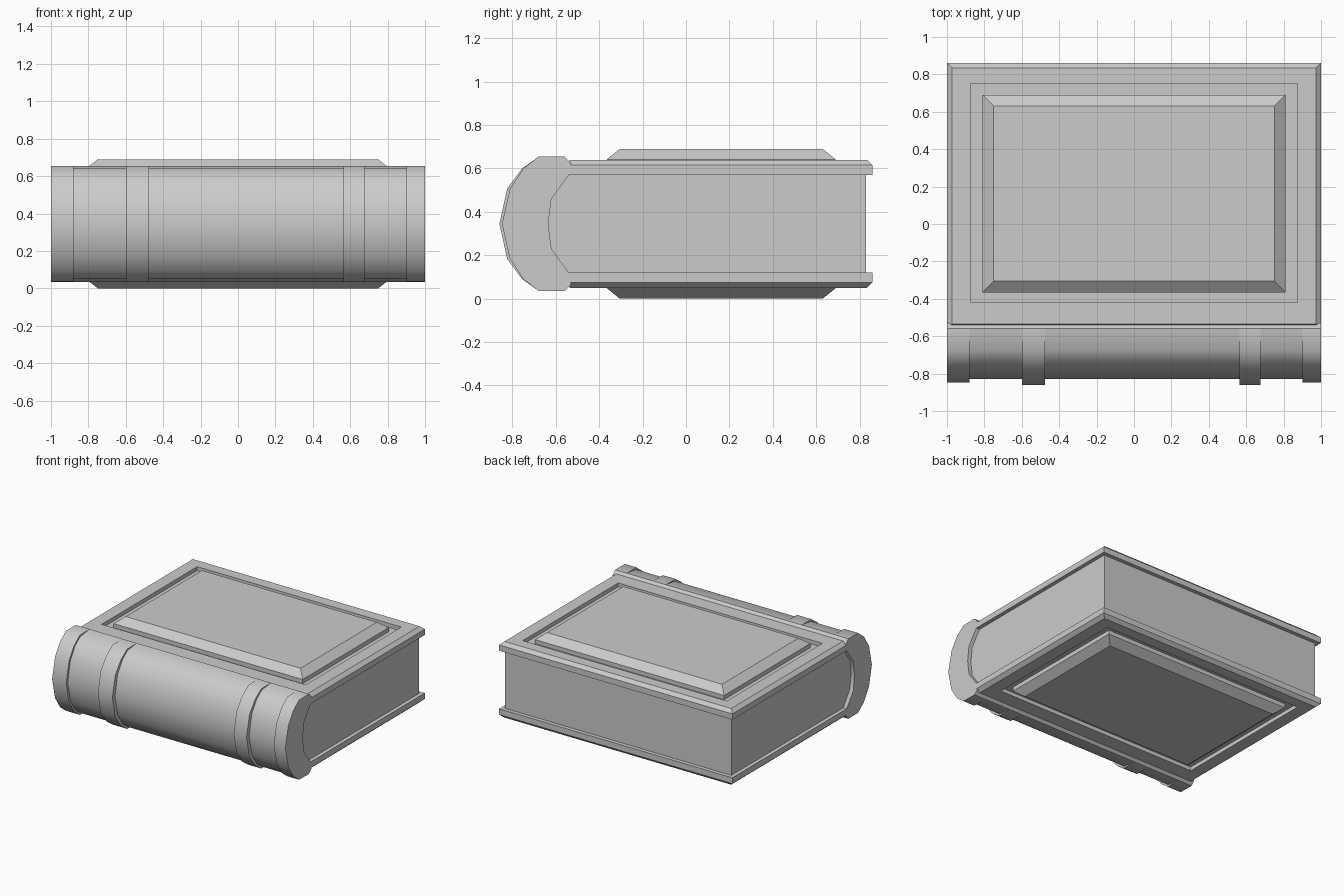
import bpy, bmesh, math

if "Cube" in bpy.data.objects:
    bpy.data.objects.remove(bpy.data.objects["Cube"])

MID = 0.345  # height of the book's centre plane


def loft(name, rings, angle=None):
    """Bridge equal-length point rings in order and cap both ends."""
    bm = bmesh.new()
    rows = [[bm.verts.new(p) for p in ring] for ring in rings]
    n = len(rows[0])
    for a, b in zip(rows, rows[1:]):
        for i in range(n):
            j = (i + 1) % n
            if (a[i].co - b[i].co).length + (a[j].co - b[j].co).length > 1e-5:
                bm.faces.new((a[i], a[j], b[j], b[i]))
    bm.faces.new(rows[0])
    bm.faces.new(rows[-1])
    bmesh.ops.remove_doubles(bm, verts=bm.verts, dist=1e-5)
    bmesh.ops.recalc_face_normals(bm, faces=bm.faces)
    mesh = bpy.data.meshes.new(name)
    bm.to_mesh(mesh)
    bm.free()
    obj = bpy.data.objects.new(name, mesh)
    bpy.context.collection.objects.link(obj)
    if angle:
        bpy.context.view_layer.objects.active = obj
        obj.select_set(True)
        bpy.ops.object.shade_smooth_by_angle(angle=math.radians(angle))
        obj.select_set(False)
    return obj


def mirrored(half):
    """Complete a (y, height above centre) half profile that ends on the centre."""
    return half + [(y, -h) for y, h in reversed(half[:-1])]


# Spine: C-shaped section swept along x, stepping out at the raised bands
INNER = mirrored([(-0.54, 0.225), (-0.62, 0.115), (-0.635, 0.0)])
SECTIONS = {
    "plain": [(-0.675, 0.295), (-0.735, 0.25), (-0.795, 0.158), (-0.828, 0.0)],
    "end": [(-0.68, 0.309), (-0.75, 0.255), (-0.812, 0.16), (-0.848, 0.0)],
    "band": [(-0.68, 0.309), (-0.755, 0.255), (-0.824, 0.163), (-0.86, 0.0)],
}


def spine_ring(x, kind):
    outer = mirrored([(-0.53, 0.28), (-0.56, 0.31)] + SECTIONS[kind])
    return [(x, y, MID + h) for y, h in outer + INNER[::-1]]


spans = [(-1, -0.88, "end"), (-0.88, -0.6, "plain"), (-0.6, -0.475, "band"),
         (-0.475, 0.565, "plain"), (0.565, 0.675, "band"),
         (0.675, 0.9, "plain"), (0.9, 1, "end")]
loft("spine", [spine_ring(x, k) for a, b, k in spans for x in (a, b)], 40)

# Page block: rounded towards the spine, slightly inside the covers
pages = [(0.83, 0.23)] + [(y - 0.008, h) for y, h in INNER] + [(0.83, -0.23)]
loft("pages", [[(x, y, MID + h) for y, h in pages] for x in (-0.97, 0.97)])

# Covers: bevelled board, sunken border and raised chamfered panel
COVER = [  # half width, y front, y back, height above centre
    (1.0, -0.55, 0.86, 0.225), (1.0, -0.55, 0.86, 0.27),
    (0.972, -0.535, 0.835, 0.295), (0.875, -0.42, 0.75, 0.295),
    (0.875, -0.42, 0.75, 0.265), (0.81, -0.365, 0.69, 0.265),
    (0.81, -0.365, 0.69, 0.297), (0.75, -0.305, 0.63, 0.345)]
for name, side in (("top_cover", 1), ("bottom_cover", -1)):
    loft(name, [[(-w, f, MID + side * h), (w, f, MID + side * h),
                 (w, b, MID + side * h), (-w, b, MID + side * h)]
                for w, f, b, h in COVER])
